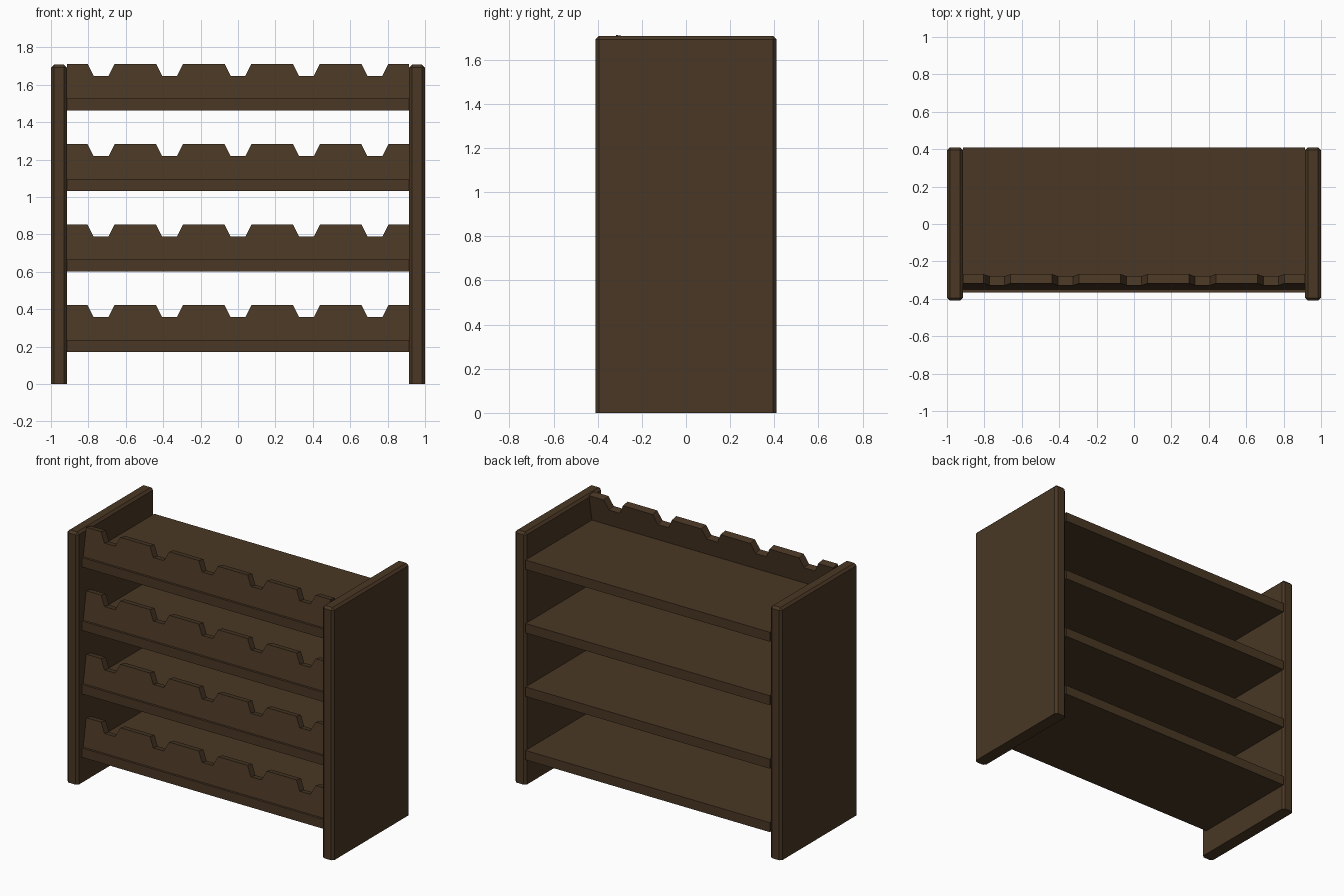
import bpy, bmesh
from math import radians, sin, cos
from mathutils import Vector

cube = bpy.data.objects.get("Cube")
if cube:
    bpy.data.objects.remove(cube, do_unlink=True)

wood = bpy.data.materials.new("dark brown wood")
wood.use_nodes = True
colour = (0.068, 0.039, 0.018, 1)
wood.diffuse_color = colour
bsdf = next(n for n in wood.node_tree.nodes if n.type == 'BSDF_PRINCIPLED')
bsdf.inputs["Base Color"].default_value = colour


def add_object(name, bm):
    bmesh.ops.recalc_face_normals(bm, faces=bm.faces)
    mesh = bpy.data.meshes.new(name)
    bm.to_mesh(mesh)
    bm.free()
    mesh.materials.append(wood)
    obj = bpy.data.objects.new(name, mesh)
    bpy.context.collection.objects.link(obj)
    return obj


def box(lo, hi):
    bm = bmesh.new()
    bmesh.ops.create_cube(bm, size=1)
    for v in bm.verts:
        v.co = [(a + b) / 2 + c * (b - a) for a, b, c in zip(lo, hi, v.co)]
    return bm


INNER = 0.915      # half the clear width between the side panels
HEIGHT = 1.707

# Side panels: chamfered everywhere except round the foot
for name, x0, x1 in (("right_panel", -1, -INNER), ("left_panel", INNER, 1)):
    bm = box((x0, -0.41, 0), (x1, 0.41, HEIGHT))
    edges = [e for e in bm.edges if max(v.co.z for v in e.verts) > 1]
    bmesh.ops.bevel(bm, geom=edges, offset=0.015, segments=1, affect='EDGES')
    add_object(name, bm)

# Outline of a bottle rail: straight base, row of tapered notches on top
LEAN = radians(10)
RAIL_H, NOTCH, THICK = 0.189, 0.065, 0.05
outline = [(INNER, -0.01), (-INNER, -0.01), (-INNER, RAIL_H)]
for i in range(-2, 3):
    c = i * 0.366
    outline += [(c - 0.072, RAIL_H), (c - 0.04, RAIL_H - NOTCH),
                (c + 0.04, RAIL_H - NOTCH), (c + 0.072, RAIL_H)]
outline.append((INNER, RAIL_H))


def rail(z):
    bm = bmesh.new()
    verts = [bm.verts.new((x, -0.35 + h * sin(LEAN), z + h * cos(LEAN))) for x, h in outline]
    face = bm.faces.new(verts)
    geom = bmesh.ops.extrude_face_region(bm, geom=[face])["geom"]
    bmesh.ops.translate(bm, verts=[g for g in geom if isinstance(g, bmesh.types.BMVert)],
                        vec=Vector((0, cos(LEAN), -sin(LEAN))) * THICK)
    return bm


# Four shelves, each with a leaning rail near its front edge
for i in range(4):
    z = 0.172 + i * 0.43
    add_object(f"shelf_{i + 1}", box((-INNER, -0.365, z), (INNER, 0.41, z + 0.064)))
    add_object(f"bottle_rail_{i + 1}", rail(z + 0.064))
